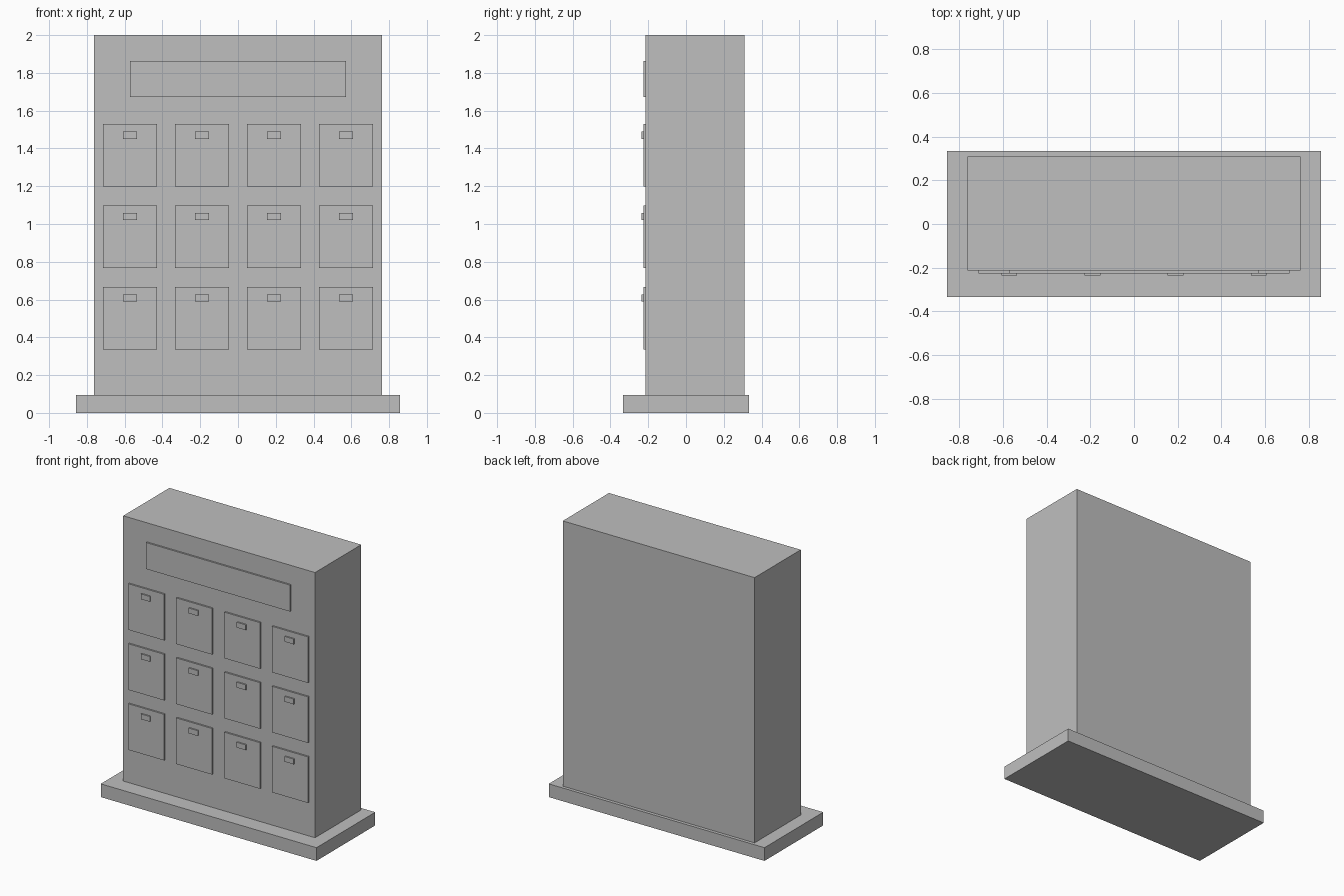
import bpy
import bmesh

default_cube = bpy.data.objects.get("Cube")
if default_cube:
    bpy.data.objects.remove(default_cube, do_unlink=True)

# One plain grey for the whole cabinet
grey = bpy.data.materials.new("grey")
grey.use_nodes = True
colour = (0.52, 0.52, 0.52, 1.0)
grey.diffuse_color = colour
grey.node_tree.nodes["Principled BSDF"].inputs["Base Color"].default_value = colour


def box(name, x, y, z):
    """Box spanning the (low, high) range given on each axis."""
    bm = bmesh.new()
    bmesh.ops.create_cube(bm, size=1)
    for v in bm.verts:
        v.co = [low + (c + 0.5) * (high - low) for c, (low, high) in zip(v.co, (x, y, z))]
    mesh = bpy.data.meshes.new(name)
    bm.to_mesh(mesh)
    bm.free()
    mesh.materials.append(grey)
    obj = bpy.data.objects.new(name, mesh)
    bpy.context.collection.objects.link(obj)
    return obj


def span(centre, size):
    return centre - size / 2, centre + size / 2


FRONT, BACK = -0.214, 0.31
BASE_TOP = 0.095
DOOR_FRONT = FRONT - 0.012
HANDLE_FRONT = DOOR_FRONT - 0.01

# Plinth and cabinet body
box("base", span(0, 1.714), span(0, 0.667), (0, BASE_TOP))
box("cabinet_body", span(0, 1.524), (FRONT, BACK), (BASE_TOP, 2))

# Header panel
box("header_panel", span(0, 1.143), (DOOR_FRONT, FRONT), span(1.768, 0.19))

# Grid of locker doors, each with a small handle near its top
for row in range(3):
    z = 1.364 - row * 0.431
    for col in range(4):
        x = (col - 1.5) * 0.381
        tag = f"{row + 1}_{col + 1}"
        box(f"door_{tag}", span(x, 0.284), (DOOR_FRONT, FRONT), span(z, 0.331))
        box(f"handle_{tag}", span(x, 0.072), (HANDLE_FRONT, DOOR_FRONT), span(z + 0.106, 0.038))
